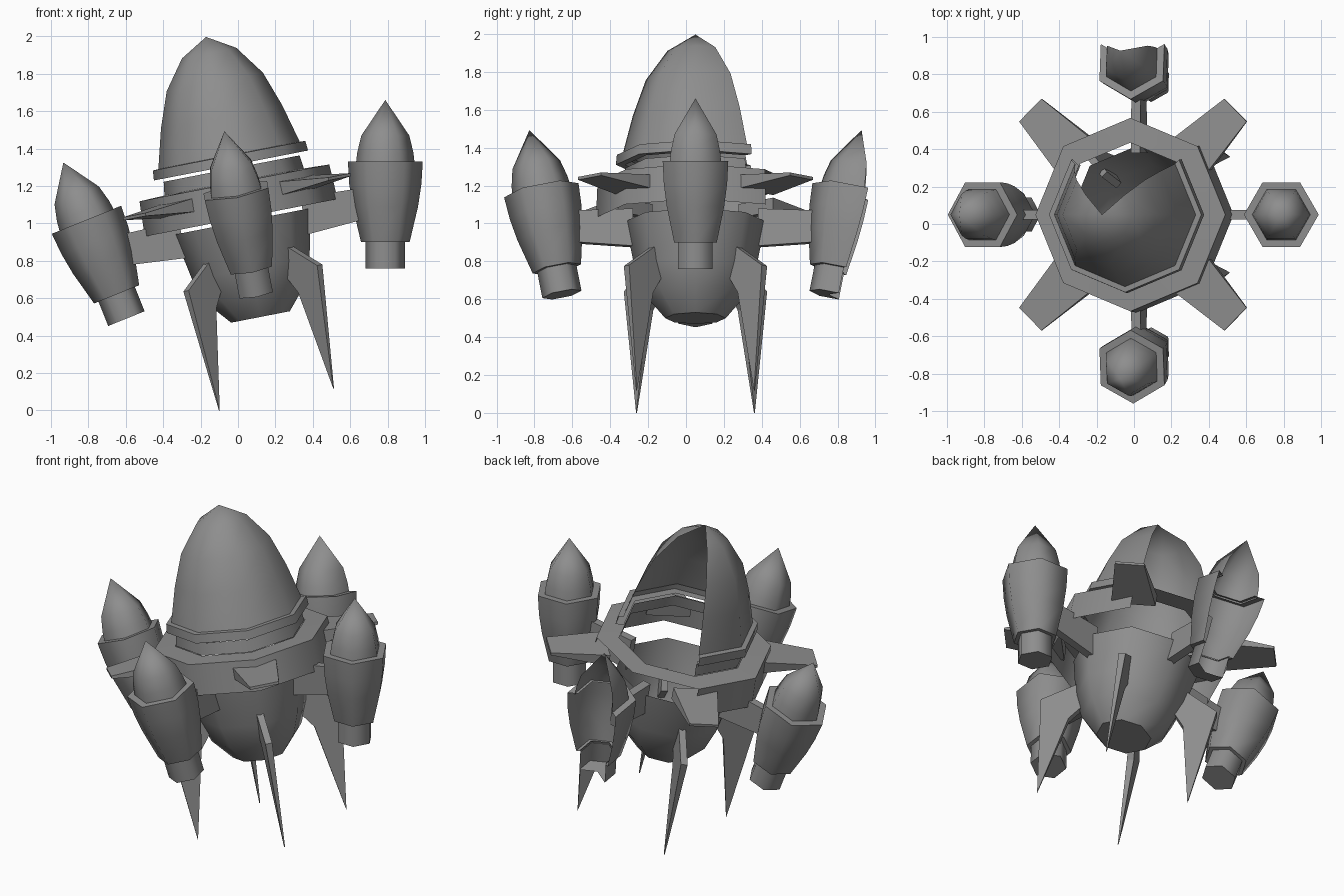
import bpy
from math import cos, sin, radians, pi
from mathutils import Matrix, Vector

cube = bpy.data.objects.get("Cube")
if cube:
    bpy.data.objects.remove(cube, do_unlink=True)

GREY = (0.27, 0.27, 0.27, 1)
metal = bpy.data.materials.new("grey_metal")
metal.diffuse_color = GREY
metal.use_nodes = True
metal.node_tree.nodes["Principled BSDF"].inputs["Base Color"].default_value = GREY

TILT = radians(11)
# The whole ship leans over; every part is built in the ship's own frame
SHIP = Matrix.Translation((0.12, 0.05, 0.5)) @ Matrix.Rotation(-TILT, 4, 'Y')


def spin_z(degrees):
    return Matrix.Rotation(radians(degrees), 4, 'Z')


def add(name, verts, faces, matrix, smooth):
    mesh = bpy.data.meshes.new(name)
    mesh.from_pydata([SHIP @ matrix @ Vector(v) for v in verts], [], faces)
    mesh.validate()
    mesh.update()
    mesh.materials.append(metal)
    obj = bpy.data.objects.new(name, mesh)
    bpy.context.collection.objects.link(obj)
    if smooth:
        bpy.ops.object.select_all(action='DESELECT')
        obj.select_set(True)
        bpy.context.view_layer.objects.active = obj
        bpy.ops.object.shade_smooth_by_angle(angle=radians(smooth))
    return obj


def lathe(name, profile, sides, first=0, count=None, matrix=Matrix(), smooth=50):
    """Spin a (radius, height) profile; count < sides leaves a broken-out gap."""
    count = count or sides
    verts, faces, rows = [], [], []
    columns = sides if count == sides else count + 1
    for r, h in profile:
        if r == 0:
            rows.append([len(verts)] * columns)
            verts.append((0, 0, h))
            continue
        rows.append(list(range(len(verts), len(verts) + columns)))
        for k in range(columns):
            a = 2 * pi * (first + k) / sides
            verts.append((r * cos(a), r * sin(a), h))
    for low, high in zip(rows, rows[1:]):
        for k in range(count):
            n = (k + 1) % columns
            loop = dict.fromkeys((low[k], low[n], high[n], high[k]))
            faces.append(list(loop))
    return add(name, verts, faces, matrix, smooth)


def plate(name, outline, matrix):
    """Plate in the XZ plane; each outline point is (x, z, half thickness)."""
    n = len(outline)
    verts = [(x, -t, z) for x, z, t in outline] + [(x, t, z) for x, z, t in outline]
    faces = [list(range(n)), list(range(2 * n - 1, n - 1, -1))]
    faces += [[(i + 1) % n, i, n + i, n + (i + 1) % n] for i in range(n)]
    return add(name, verts, faces, matrix, 0)


# Hull and the shells above it; the upper shells are broken open at the back
lathe("lower_hull", [(0, 0), (0.16, 0), (0.266, 0.124), (0.32, 0.265), (0.37, 0.52)], 8)
lathe("ring_top", [(0.517, 0.73), (0.385, 0.735)], 8)
lathe("ring_wall", [(0.525, 0.54), (0.517, 0.73)], 8, 3, 6)
lathe("neck_band", [(0.38, 0.735), (0.37, 0.808)], 8, 3, 6)
lathe("nose_rim", [(0.37, 0.825), (0.42, 0.825), (0.415, 0.878), (0.38, 0.88)], 8, 3, 6)
lathe("nose_shell", [(0.385, 0.88), (0.33, 1.09), (0.262, 1.28), (0.148, 1.437), (0, 1.525)],
      8, 3, 6)

# Engines on pylons around the hull; the back one has lost its outer side
ENGINE_PARTS = {
    "nozzle": [(0, 0), (0.105, 0), (0.105, 0.15)],
    "body": [(0.1, 0.14), (0.13, 0.14), (0.175, 0.33), (0.193, 0.45), (0.2, 0.57), (0.14, 0.57)],
    "cone": [(0.157, 0.56), (0.15, 0.62), (0.128, 0.71), (0, 0.9)],
}
PYLON = [(0.33, 0.385, 0.025), (0.62, 0.405, 0.025), (0.64, 0.575, 0.025), (0.33, 0.585, 0.025)]
for side, angle in (("left", 0), ("back", 90), ("right", 180), ("front", 270)):
    turn = spin_z(angle)
    seat = turn @ Matrix.Translation((0.705, 0, 0.128)) @ Matrix.Rotation(TILT, 4, 'Y')
    gap = side == "back"
    for part, profile in ENGINE_PARTS.items():
        lathe(f"{side}_engine_{part}", profile, 6, 1 if gap else 0, 4 if gap else 6, seat, 62)
    plate(f"{side}_pylon", PYLON, turn)

# Landing legs and ring blades on the diagonals
LEG = [(0.22, 0.25, 0.02), (0.335, 0.09, 0.02), (0.44, -0.45, 0.003),
       (0.515, 0.212, 0.02), (0.305, 0.35, 0.02)]
BLADE = [(0.45, -0.13, 0.037), (0.79, -0.086, 0.008), (0.79, 0.086, 0.008), (0.45, 0.13, 0.037)]
LAY_FLAT = Matrix.Translation((0, 0, 0.655)) @ Matrix.Rotation(-pi / 2, 4, 'X')
for corner, angle in (("back_left", 45), ("back_right", 135),
                      ("front_right", 225), ("front_left", 315)):
    plate(f"{corner}_leg", LEG, spin_z(angle))
    plate(f"{corner}_blade", BLADE, spin_z(angle) @ LAY_FLAT)
